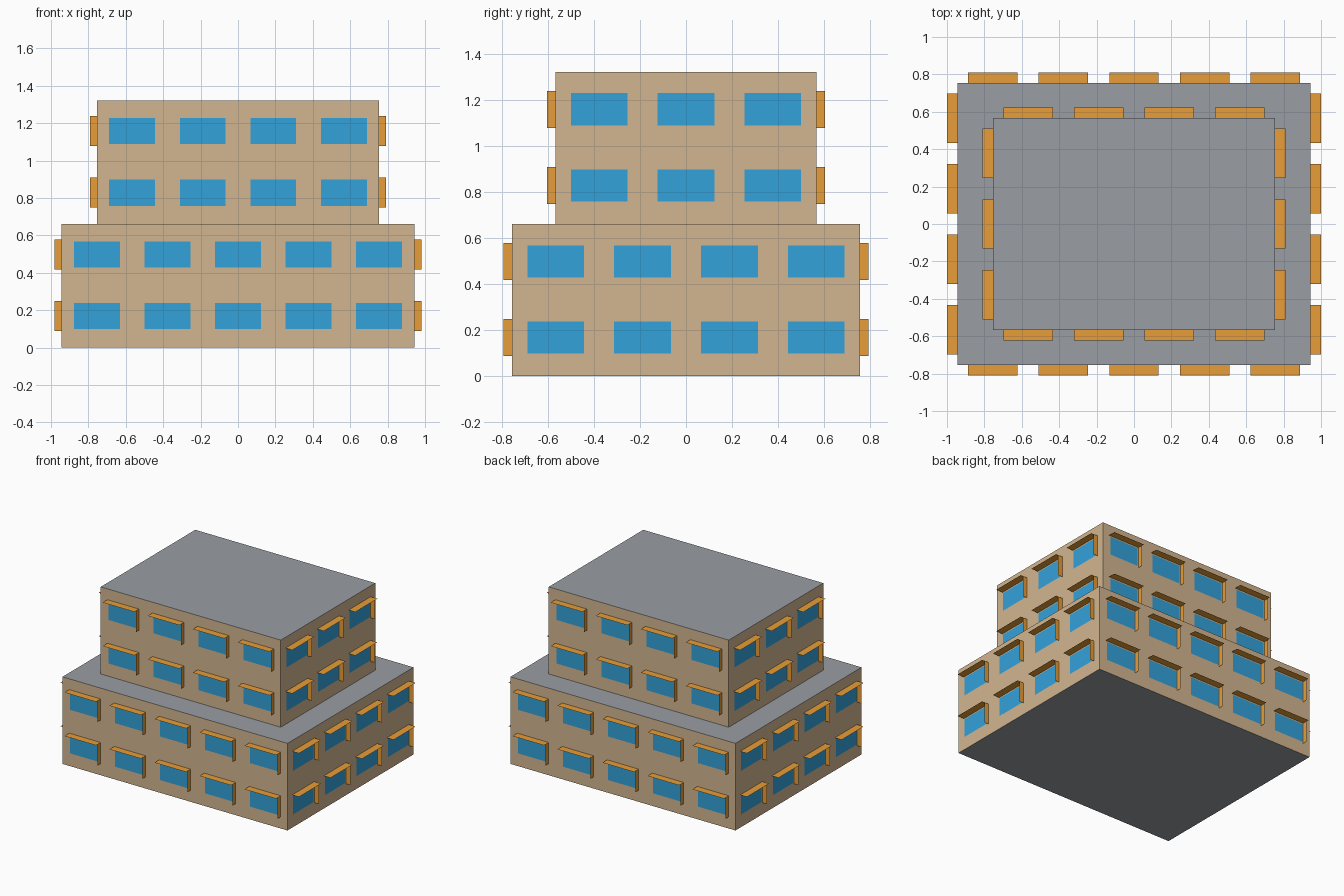
import bpy, bmesh, math
from mathutils import Matrix, Vector

if "Cube" in bpy.data.objects:
    bpy.data.objects.remove(bpy.data.objects["Cube"])

T = 2 / 5.3          # width of one window bay
H = 0.33             # storey height
HOOD, FIN = 0.15 * T, 0.10 * T


def material(name, rgb):
    m = bpy.data.materials.new(name)
    m.diffuse_color = (*rgb, 1)
    m.use_nodes = True
    m.node_tree.nodes["Principled BSDF"].inputs["Base Color"].default_value = m.diffuse_color
    return m


wall = material("tan_wall", (0.65, 0.47, 0.28))
grey = material("grey_roof", (0.32, 0.34, 0.37))
glass = material("blue_glass", (0.034, 0.36, 0.70))
timber = material("orange_shade", (0.80, 0.34, 0.04))


def finish(name, bm, *mats):
    me = bpy.data.meshes.new(name)
    bm.to_mesh(me)
    bm.free()
    for m in mats:
        me.materials.append(m)
    ob = bpy.data.objects.new(name, me)
    bpy.context.collection.objects.link(ob)


def quad(bm, mat, points):
    bm.faces.new([bm.verts.new(mat @ Vector(p)) for p in points])


# Stepped body: lower block, top inset by half a bay, upper block extruded
bm = bmesh.new()
bmesh.ops.create_cube(bm, size=1, matrix=Matrix.Translation((0, 0, H))
                      @ Matrix.Diagonal((5 * T, 4 * T, 2 * H, 1)))
top = max(bm.faces, key=lambda f: f.calc_center_median().z)
bmesh.ops.inset_region(bm, faces=[top], thickness=T / 2, use_even_offset=True)
ext = bmesh.ops.extrude_face_region(bm, geom=[top])
bmesh.ops.translate(bm, vec=(0, 0, 2 * H),
                    verts=[v for v in ext["geom"] if isinstance(v, bmesh.types.BMVert)])
if top.is_valid:
    bmesh.ops.delete(bm, geom=[top], context='FACES_ONLY')
bmesh.ops.recalc_face_normals(bm, faces=bm.faces)
for f in bm.faces:
    f.material_index = 1 if abs(f.normal.z) > 0.5 else 0
finish("building_body", bm, wall, grey)

# Windows with a flat hood above and a single fin on the viewer's right
windows, hoods, fins = bmesh.new(), bmesh.new(), bmesh.new()
w, s = 0.325 * T, 0.35 * T
for storey in range(4):
    nx, ny = (5, 4) if storey < 2 else (4, 3)
    z = storey * H
    for side in range(4):
        count, depth = (nx, ny) if side % 2 == 0 else (ny, nx)
        turn = Matrix.Rotation(side * math.pi / 2, 4, 'Z')
        for i in range(count):
            m = turn @ Matrix.Translation(((i - (count - 1) / 2) * T, -depth * T / 2, z))
            quad(windows, m, [(-w, -.002, .098), (w, -.002, .098),
                              (w, -.002, .238), (-w, -.002, .238)])
            quad(hoods, m, [(-s, 0, .248), (-s, -HOOD, .248),
                            (s, -HOOD, .248), (s, 0, .248)])
            quad(fins, m, [(s, 0, .088), (s, 0, .248),
                           (s, -FIN, .248), (s, -FIN, .088)])
finish("windows", windows, glass)
finish("window_hoods", hoods, timber)
finish("window_fins", fins, timber)
